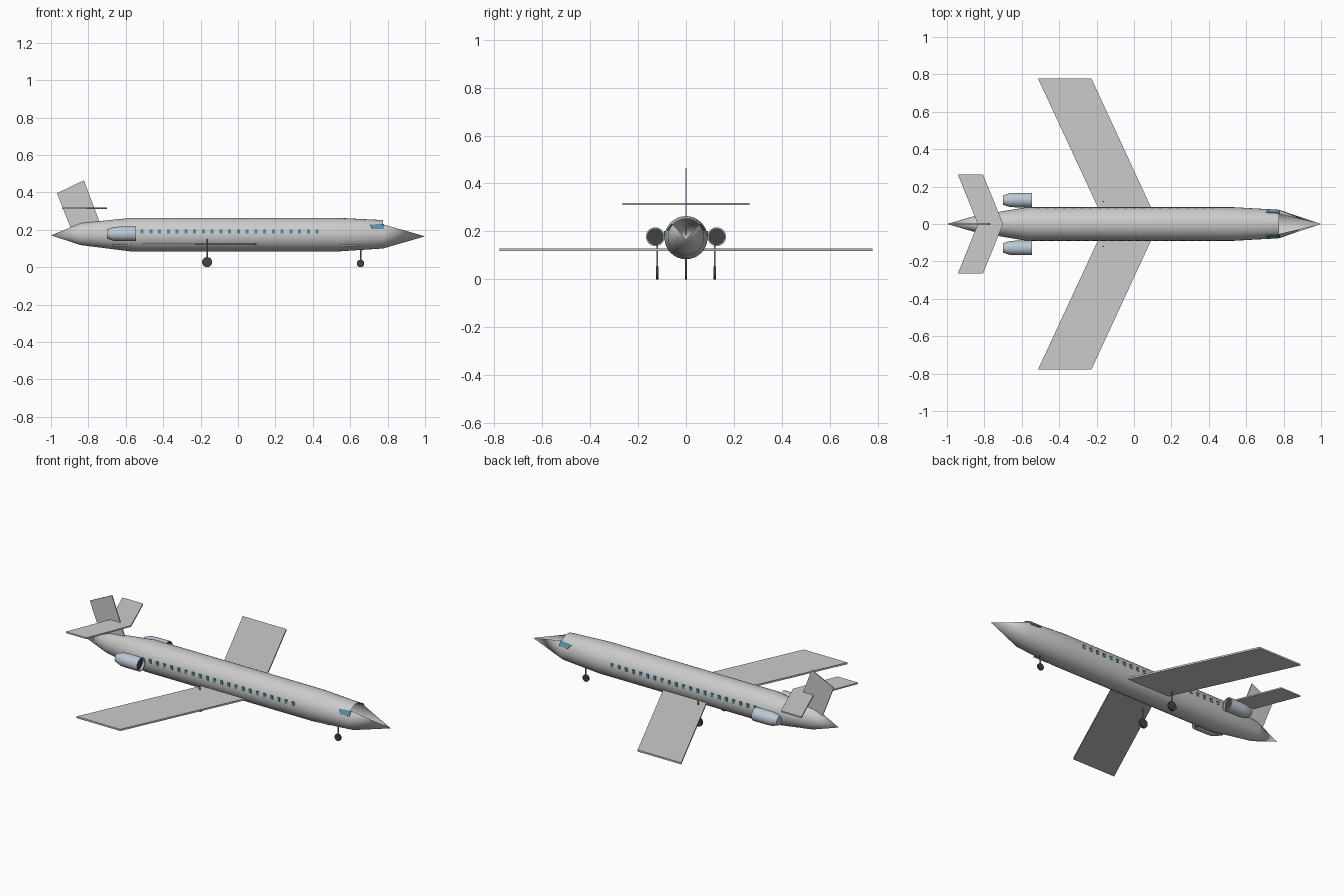
import bpy, bmesh
from math import sin, cos, pi, radians

if "Cube" in bpy.data.objects:
    bpy.data.objects.remove(bpy.data.objects["Cube"])


def material(name, rgb):
    m = bpy.data.materials.new(name)
    m.diffuse_color = (*rgb, 1)
    m.use_nodes = True
    m.node_tree.nodes["Principled BSDF"].inputs["Base Color"].default_value = m.diffuse_color
    return m


GLASS = material("window_blue", (0.10, 0.27, 0.36))
METAL = material("engine_blue_grey", (0.50, 0.58, 0.66))
DARK = material("rubber", (0.05, 0.055, 0.06))
STEEL = material("strut_grey", (0.25, 0.26, 0.28))


def finish(name, bm, mat=None, smooth=False, recalc=True):
    if recalc:
        bmesh.ops.recalc_face_normals(bm, faces=bm.faces)
    me = bpy.data.meshes.new(name)
    bm.to_mesh(me)
    bm.free()
    ob = bpy.data.objects.new(name, me)
    bpy.context.collection.objects.link(ob)
    if mat:
        me.materials.append(mat)
    if smooth:
        bpy.ops.object.select_all(action='DESELECT')
        ob.select_set(True)
        bpy.context.view_layer.objects.active = ob
        bpy.ops.object.shade_smooth_by_angle(angle=radians(30))
    return ob


def loft(sections, n=32, y=0, skip=lambda i, a: False):
    """Rings along x: (x, centre z, y radius, z radius); zero radius gives a tip."""
    bm = bmesh.new()
    rings = []
    for x, z, ry, rz in sections:
        if ry == 0:
            rings.append([bm.verts.new((x, y, z))] * n)
        else:
            rings.append([bm.verts.new((x, y + ry * sin(2 * pi * k / n), z + rz * cos(2 * pi * k / n)))
                          for k in range(n)])
    for i, (a, b) in enumerate(zip(rings, rings[1:])):
        for k in range(n):
            ang = abs((2 * pi * (k + .5) / n + pi) % (2 * pi) - pi)
            if not skip(i, ang):
                j = (k + 1) % n
                bm.faces.new(list(dict.fromkeys((a[k], a[j], b[j], b[k]))))
    return bm


def prism(points, offset):
    """Closed slab from an outline and its offset copy."""
    bm = bmesh.new()
    lo = [bm.verts.new(p) for p in points]
    hi = [bm.verts.new([c + d for c, d in zip(p, offset)]) for p in points]
    bm.faces.new(lo)
    bm.faces.new(hi)
    for k in range(len(lo)):
        j = (k + 1) % len(lo)
        bm.faces.new((lo[k], lo[j], hi[j], hi[k]))
    return bm


def add_box(bm, centre, size):
    for v in bmesh.ops.create_cube(bm, size=1)["verts"]:
        v.co = [c + s * q for c, s, q in zip(centre, size, v.co)]


# Fuselage, with the upper sector of the nose cone open
SECTIONS = [(-1, .17, 0, 0), (-.84, .177, .046, .059), (-.57, .174, .09, .09),
            (.53, .174, .09, .09), (.775, .176, .076, .076), (1, .165, 0, 0)]
finish("fuselage", loft(SECTIONS, skip=lambda i, a: i == 4 and a < radians(50)), smooth=True)


# Swept surfaces, each one slab running from tip to tip
def swept(name, lead, trail, tip_lead, tip_trail, span, z, t):
    pts = [(lead, 0, z), (tip_lead, span, z), (tip_trail, span, z),
           (trail, 0, z), (tip_trail, -span, z), (tip_lead, -span, z)]
    finish(name, prism(pts, (0, 0, t)))


swept("wings", .132, -.152, -.227, -.513, .777, .118, .01)
swept("tailplane", -.70, -.835, -.807, -.942, .265, .311, .008)
fin = [(-.968, -.003, .395), (-.824, -.003, .465), (-.73, -.003, .215), (-.885, -.003, .185)]
finish("tail_fin", prism(fin, (0, .006, 0)))

# Cabin windows
bm = bmesh.new()
for s in (-1, 1):
    for k in range(21):
        add_box(bm, (-.513 + .0468 * k, s * .088, .19), (.016, .008, .022))
finish("cabin_windows", bm, GLASS)

# Cockpit side windows follow the fuselage curve
for s, side in ((-1, "right"), (1, "left")):
    pts = [(.705, s * .061, .226), (.78, s * .056, .230), (.78, s * .0725, .203), (.72, s * .0765, .203)]
    finish("cockpit_window_" + side, prism(pts, (0, s * .003, .002)), GLASS)

# Lower hold door sills on the right side
bm = bmesh.new()
for x in (.595, -.62):
    add_box(bm, (x, -.062, .118), (.10, .016, .007))
finish("hold_door_sills", bm)

# Engines and landing gear
def gear(name, x, y, r, width, top):
    bm = bmesh.new()
    bmesh.ops.create_cone(bm, cap_ends=True, segments=24, radius1=r, radius2=r, depth=width)
    for v in bm.verts:
        v.co = (x + v.co.x, y + v.co.z, r + v.co.y)
    finish(name + "_wheel", bm, DARK, smooth=True)
    bm = bmesh.new()
    bmesh.ops.create_cone(bm, cap_ends=True, segments=12, radius1=.004, radius2=.004, depth=top - r)
    bmesh.ops.translate(bm, verts=bm.verts, vec=(x, y, (top + r) / 2))
    finish(name + "_strut", bm, STEEL, smooth=True)


for s, side in ((-1, "right"), (1, "left")):
    profile = [(-.70, 0), (-.70, .025), (-.665, .037), (-.63, .039), (-.545, .039), (-.545, .033), (-.56, .033)]
    finish("engine_" + side, loft([(x, .178, r, r) for x, r in profile], y=s * .128), METAL, smooth=True)
    intake = [(-.559, 0), (-.559, .033), (-.562, .033), (-.562, 0)]
    finish("engine_intake_" + side, loft([(x, .178, r, r) for x, r in intake], y=s * .128), DARK)
    gear("main_gear_" + side, -.165, s * .12, .027, .012, .15)
gear("nose_gear", .655, 0, .02, .01, .12)
